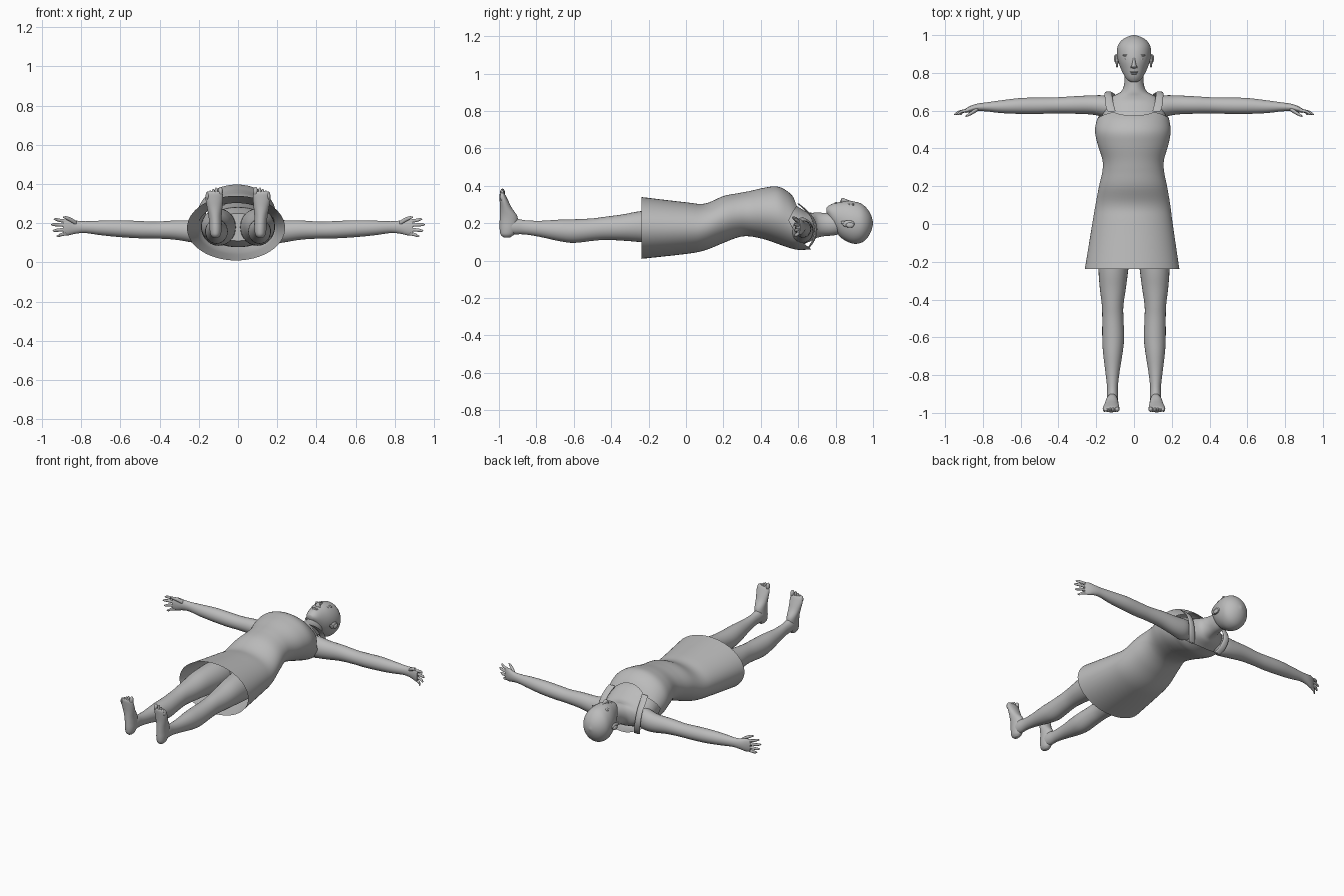
import bpy, bmesh, math
from mathutils import Matrix, Vector

cube = bpy.data.objects.get("Cube")
if cube:
    bpy.data.objects.remove(cube, do_unlink=True)

grey = bpy.data.materials.new("plain_grey")
grey.use_nodes = True
grey.diffuse_color = (0.5, 0.5, 0.5, 1)
bsdf = next(n for n in grey.node_tree.nodes if n.type == 'BSDF_PRINCIPLED')
bsdf.inputs["Base Color"].default_value = (0.5, 0.5, 0.5, 1)
bsdf.inputs["Roughness"].default_value = 0.7


def finish(name, bm, mirror):
    bmesh.ops.recalc_face_normals(bm, faces=bm.faces)
    me = bpy.data.meshes.new(name)
    bm.to_mesh(me)
    bm.free()
    me.materials.append(grey)
    ob = bpy.data.objects.new(name, me)
    bpy.context.collection.objects.link(ob)
    if mirror:
        ob.modifiers.new("mirror", 'MIRROR').use_clip = False
    bpy.ops.object.select_all(action='DESELECT')
    ob.select_set(True)
    bpy.context.view_layer.objects.active = ob
    bpy.ops.object.shade_smooth_by_angle(angle=math.radians(50))
    return ob


def sample(st, s):
    """Smooth interpolation through the stations."""
    s = min(max(s, 0), len(st) - 1)
    i = min(int(s), len(st) - 2)
    f = s - i
    p = [st[min(max(k, 0), len(st) - 1)] for k in (i - 1, i, i + 1, i + 2)]
    return [0.5 * (2 * b + (c - a) * f + (2 * a - 5 * b + 4 * c - d) * f * f
                   + (3 * b - a - 3 * c + d) * f ** 3) for a, b, c, d in zip(*p)]


def add_loft(bm, axis, st, sides=32, sub=4, caps=True, trim=None):
    """Stations: position on axis, two centre values, two radii."""
    rows = (len(st) - 1) * sub
    rings = []
    for r in range(rows + 1):
        ring = []
        for k in range(sides):
            t = 2 * math.pi * k / sides
            end = trim(t) if trim else len(st) - 1
            p, ca, cb, ra, rb = sample(st, end * r / rows)
            a, b = ca + ra * math.cos(t), cb + rb * math.sin(t)
            co = {'x': (p, a, b), 'y': (a, p, b), 'z': (a, b, p)}[axis]
            ring.append(bm.verts.new(co))
        rings.append(ring)
    for r0, r1 in zip(rings, rings[1:]):
        for k in range(sides):
            n = (k + 1) % sides
            bm.faces.new((r0[k], r0[n], r1[n], r1[k]))
    if caps:
        bm.faces.new(rings[0])
        bm.faces.new(rings[-1])


def loft(name, axis, st, mirror=False, **kw):
    bm = bmesh.new()
    add_loft(bm, axis, st, **kw)
    return finish(name, bm, mirror)


def blobs(name, items, mirror=False):
    """Ellipsoids given as centre and radii."""
    bm = bmesh.new()
    for c, r in items:
        m = Matrix.Translation(Vector(c)) @ Matrix.Diagonal((*r, 1))
        bmesh.ops.create_uvsphere(bm, u_segments=16, v_segments=10, radius=1, matrix=m)
    return finish(name, bm, mirror)


# Dress: open shell with armholes, a scooped front and a higher back
def dress_top(t):
    c = math.sin(t)
    return 8 + 1.1 * c - 3 * max(0, c - 0.8) if c > 0 else 8 - 2 * c


loft("dress", 'y', [
    (-.237, -.01, .175, .25, .165), (0, -.008, .174, .213, .138),
    (.10, -.006, .18, .198, .125), (.20, -.005, .22, .18, .125),
    (.28, -.004, .243, .163, .118), (.34, -.004, .251, .163, .121),
    (.42, -.005, .252, .187, .138), (.49, -.006, .243, .2, .153),
    (.55, -.005, .217, .192, .148), (.60, 0, .184, .176, .126),
    (.67, 0, .15, .14, .09)], sides=64, sub=5, caps=False, trim=dress_top)
loft("shoulder_straps", 'z', [
    (.07, .10, .655, .022, .006), (.11, .12, .682, .022, .007),
    (.17, .135, .694, .02, .008), (.23, .135, .675, .02, .007),
    (.275, .13, .635, .022, .006), (.305, .12, .60, .022, .005)],
    mirror=True, sides=16)

# Torso and neck
loft("torso", 'y', [
    (-.06, 0, .18, .13, .07), (.03, 0, .18, .17, .10), (.12, 0, .185, .165, .10),
    (.25, 0, .22, .135, .085), (.35, 0, .225, .14, .085), (.45, 0, .215, .165, .11),
    (.54, 0, .20, .168, .12), (.60, 0, .182, .165, .105), (.645, 0, .178, .15, .083),
    (.675, 0, .182, .115, .074), (.70, 0, .19, .07, .068), (.74, 0, .193, .052, .062),
    (.79, 0, .195, .051, .06), (.83, 0, .2, .05, .055)], sides=40)

# Head and facial features
loft("head", 'y', [
    (.752, 0, .268, .018, .016), (.765, 0, .262, .036, .033), (.785, 0, .245, .051, .06),
    (.82, 0, .222, .069, .091), (.86, 0, .211, .083, .108), (.90, 0, .203, .09, .113),
    (.94, 0, .2, .087, .103), (.97, 0, .199, .068, .077), (.99, 0, .2, .038, .042),
    (1.0, 0, .2, .004, .004)], sides=40)
loft("nose", 'y', [
    (.822, 0, .308, .006, .006), (.83, 0, .315, .016, .015), (.838, 0, .318, .013, .018),
    (.86, 0, .314, .008, .013), (.885, 0, .306, .008, .012)], sides=16)
blobs("lips", [((0, .804, .306), (.022, .005, .009)), ((0, .796, .303), (.018, .005, .009)),
               ((0, .769, .281), (.019, .014, .014))])
blobs("eyes_and_brows", [((.034, .872, .300), (.016, .007, .008)),
                         ((.036, .893, .299), (.025, .006, .008)),
                         ((.012, .83, .309), (.008, .006, .008))], mirror=True)
blobs("ears", [((.090, .868, .197), (.009, .033, .019)),
               ((.098, .877, .19), (.008, .022, .014)),
               ((.09, .84, .204), (.006, .012, .009))], mirror=True)

# Arms with palms
loft("arms", 'x', [
    (.09, .61, .172, .045, .065), (.15, .622, .162, .057, .066),
    (.22, .63, .158, .051, .058), (.32, .63, .165, .046, .049),
    (.42, .628, .165, .042, .043), (.50, .626, .167, .043, .044),
    (.60, .625, .172, .042, .043), (.70, .621, .176, .034, .037),
    (.78, .62, .18, .024, .03), (.83, .617, .18, .02, .034),
    (.865, .609, .18, .017, .042), (.893, .599, .178, .011, .038)],
    mirror=True, sides=24)

# Fingers and thumb
bm = bmesh.new()
for z, tip, spread in ((.147, .925, -.012), (.168, .945, -.006),
                       (.19, .953, .003), (.21, .94, .01)):
    mid = (.885 + tip) / 2
    add_loft(bm, 'x', [(.875, .603, z, .008, .009), (mid, .595, z + spread / 2, .008, .009),
                       (tip - .01, .584, z + spread, .007, .007),
                       (tip, .579, z + spread, .002, .002)], sides=10, sub=3)
add_loft(bm, 'x', [(.825, .61, .2, .011, .012), (.85, .594, .216, .011, .012),
                   (.875, .579, .227, .008, .009), (.893, .569, .231, .003, .003)],
         sides=10, sub=3)
finish("fingers", bm, True)

# Legs
loft("legs", 'y', [
    (.04, .09, .18, .08, .09), (-.10, .10, .18, .087, .095),
    (-.24, .109, .182, .079, .083), (-.34, .112, .177, .069, .07),
    (-.43, .113, .173, .057, .062), (-.50, .112, .166, .056, .06),
    (-.60, .110, .158, .058, .063), (-.68, .112, .162, .052, .057),
    (-.78, .114, .17, .038, .043), (-.86, .114, .178, .029, .038),
    (-.91, .114, .183, .03, .042), (-.95, .114, .183, .03, .042)], mirror=True, sides=28)

# Feet pointing up, soles toward the end
loft("feet", 'z', [
    (.125, .114, -.957, .012, .018), (.14, .114, -.955, .025, .036),
    (.17, .114, -.95, .031, .046), (.205, .115, -.947, .032, .049),
    (.24, .117, -.949, .034, .046), (.28, .119, -.962, .039, .032),
    (.32, .121, -.973, .044, .023), (.35, .121, -.981, .043, .016),
    (.362, .121, -.984, .036, .009)], mirror=True, sides=24)
toes = [((.089, -.981, .362), (.012, .014, .023))]
for i in range(4):
    toes.append(((.111 + .015 * i, -.983, .362 - .007 * i), (.008, .012, .02)))
blobs("toes", toes, mirror=True)
